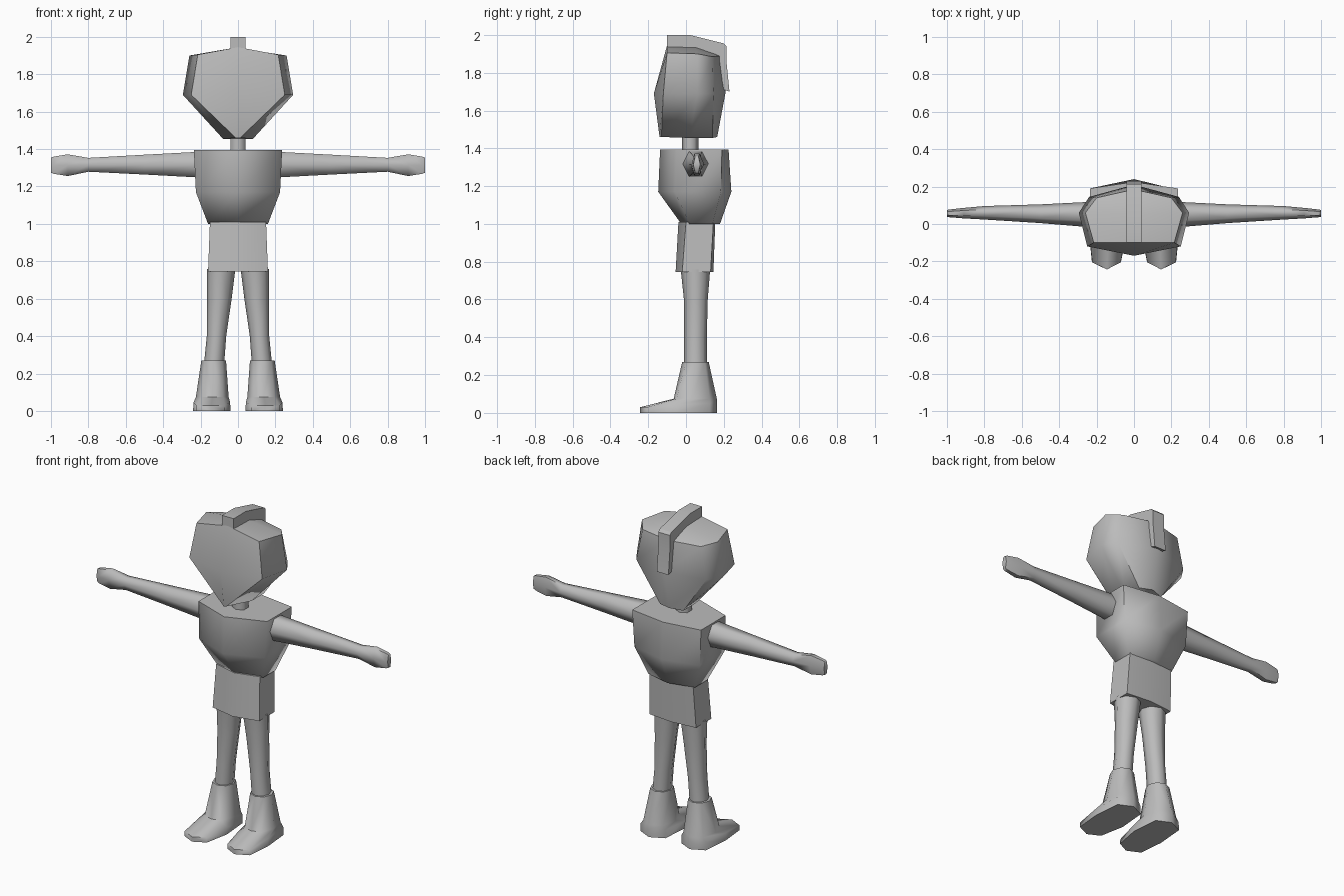
import bpy, bmesh, math

if "Cube" in bpy.data.objects:
    bpy.data.objects.remove(bpy.data.objects["Cube"])

grey = bpy.data.materials.new("plain grey")
grey.diffuse_color = (0.5, 0.5, 0.5, 1)
grey.use_nodes = True
grey.node_tree.nodes["Principled BSDF"].inputs["Base Color"].default_value = grey.diffuse_color


def finish(name, bm, angle):
    bmesh.ops.remove_doubles(bm, verts=bm.verts, dist=0.0005)
    bmesh.ops.recalc_face_normals(bm, faces=bm.faces)
    me = bpy.data.meshes.new(name)
    bm.to_mesh(me)
    bm.free()
    me.materials.append(grey)
    ob = bpy.data.objects.new(name, me)
    bpy.context.collection.objects.link(ob)
    bpy.ops.object.select_all(action='DESELECT')
    ob.select_set(True)
    bpy.context.view_layer.objects.active = ob
    bpy.ops.object.shade_smooth_by_angle(angle=math.radians(angle))
    return ob


def loft(name, rings, angle=72, caps=(True, True)):
    """Skin a stack of closed rings with equal point counts."""
    bm = bmesh.new()
    vs = [[bm.verts.new(p) for p in r] for r in rings]
    n = len(vs[0])
    for a, b in zip(vs, vs[1:]):
        for i in range(n):
            j = (i + 1) % n
            bm.faces.new((a[i], a[j], b[j], b[i]))
    if caps[0]:
        bm.faces.new(vs[0])
    if caps[1]:
        bm.faces.new(vs[-1])
    return finish(name, bm, angle)


def whole(half):
    """Complete a half ring whose first and last points lie on x = 0."""
    return half + [(-x, y, z) for x, y, z in half[-2:0:-1]]


def hexagon(z, front, side_x, side_front, side_back, back):
    return whole([(0, front, z), (side_x, side_front, z),
                  (side_x, side_back, z), (0, back, z)])


# head: flat mask in front, rounded behind, roof closing on a central ridge
head = [
    [(0, -.14, 1.46), (.012, -.13, 1.46), (.08, .02, 1.455), (.08, .14, 1.455), (0, .165, 1.46)],
    [(0, -.17, 1.69), (.25, -.12, 1.69), (.295, .06, 1.69), (.24, .145, 1.69), (0, .21, 1.70)],
    [(0, -.10, 1.945), (.215, -.10, 1.905), (.26, .06, 1.90), (.20, .14, 1.885), (0, .185, 1.89)],
]
rings = [whole(h) for h in head]
ridge = [(0, -.10, 1.945), (0, -.10, 1.945), (0, .05, 1.94), (0, .15, 1.905), (0, .185, 1.89)]
rings.append(whole(ridge))
loft("head", rings, 52, (True, False))

# crest running over the head and down the back
crest = [(-.10, 2.0), (.02, 2.0), (.20, 1.955), (.215, 1.94), (.215, 1.85), (.23, 1.70),
         (.20, 1.71), (.17, 1.87), (.02, 1.92), (-.10, 1.93)]
loft("crest", [[(s * .04, y, z) for y, z in crest] for s in (-1, 1)], 25)

# neck, torso and hips
loft("neck", [hexagon(z, -.02, .04, 0, .045, .065) for z in (1.37, 1.48)])
loft("torso", [hexagon(1.0, -.025, .16, .02, .14, .18),
               hexagon(1.17, -.147, .225, -.06, .185, .24),
               hexagon(1.395, -.137, .236, -.05, .19, .225)])
loft("hips", [hexagon(.745, -.055, .16, -.02, .13, .145),
              hexagon(1.01, -.04, .15, .0, .145, .155)])

# arms: x, half depth, half height, centre y, centre z
arm = [(.20, .07, .069, .05, 1.317), (.50, .05, .053, .055, 1.317),
       (.80, .036, .037, .06, 1.316), (.91, .028, .058, .058, 1.314),
       (.985, .021, .046, .057, 1.314), (1.0, .018, .040, .057, 1.314)]
# legs: z, centre x, half width, centre y, half depth
leg = [(.25, .128, .054, .05, .06), (.40, .115, .052, .05, .06),
       (.60, .100, .066, .052, .063), (.76, .090, .076, .05, .078)]
# boots: clockwise from the toe tip, sole, sole rim, ankle and shaft top
sole = [(.145, -.243), (.225, -.205), (.24, -.05), (.225, .125),
        (.14, .165), (.055, .125), (.04, -.05), (.07, -.205)]
rim = [.03, .03, .045, .05, .05, .05, .045, .03]
ankle = [(.137, -.065), (.195, -.05), (.225, .03), (.205, .125),
         (.14, .163), (.07, .125), (.05, .03), (.08, -.05)]

for side, s in (("left", 1), ("right", -1)):
    loft(side + "_arm", [[(s * x, cy + ry * math.cos(i * math.pi / 3),
                           cz + rz / .866 * math.sin(i * math.pi / 3)) for i in range(6)]
                         for x, ry, rz, cy, cz in arm])
    loft(side + "_leg", [[(s * (cx + rx * math.cos(i * math.pi / 4)),
                           cy + ry * math.sin(i * math.pi / 4), z) for i in range(8)]
                         for z, cx, rx, cy, ry in leg])
    shaft = [(.13 + .066 * math.sin(i * math.pi / 4),
              .05 - .07 * math.cos(i * math.pi / 4)) for i in range(8)]
    loft(side + "_boot", [
        [(s * x, y, 0) for x, y in sole],
        [(s * (.14 + (x - .14) * .98), y, z) for (x, y), z in zip(sole, rim)],
        [(s * x, y, .075) for x, y in ankle],
        [(s * x, y, .27) for x, y in shaft]], 60)
